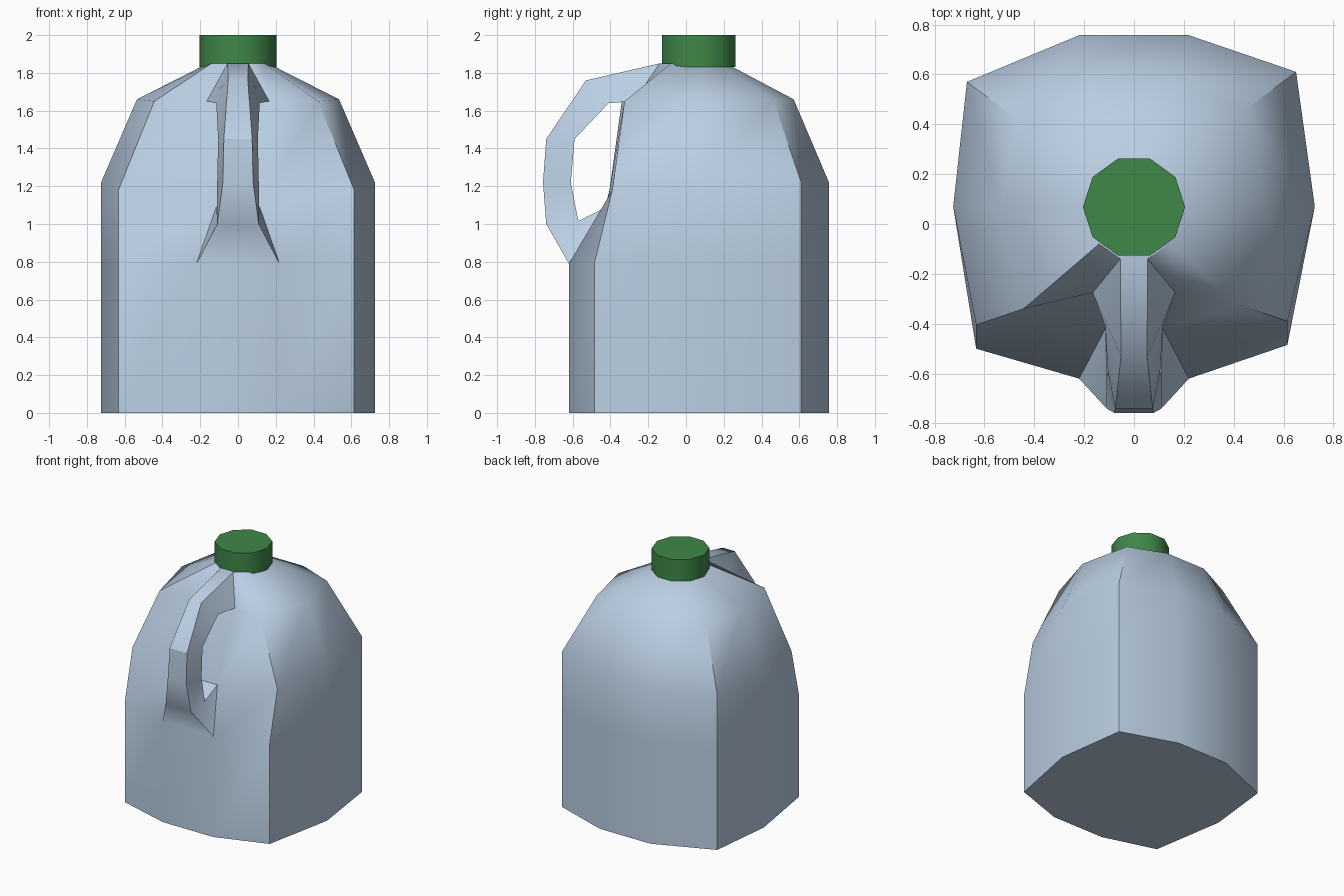
import bpy, bmesh, math
from mathutils import Vector

if "Cube" in bpy.data.objects:
    bpy.data.objects.remove(bpy.data.objects["Cube"])


def material(name, rgb):
    m = bpy.data.materials.new(name)
    m.diffuse_color = (*rgb, 1)
    m.use_nodes = True
    m.node_tree.nodes["Principled BSDF"].inputs["Base Color"].default_value = m.diffuse_color
    return m


def finish(bm, name, mat, angle):
    """Fix normals, smooth by angle and create the object."""
    bmesh.ops.recalc_face_normals(bm, faces=bm.faces[:])
    for f in bm.faces:
        f.smooth = True
    for e in bm.edges:
        if e.calc_face_angle(0) > math.radians(angle):
            e.smooth = False
    me = bpy.data.meshes.new(name)
    bm.to_mesh(me)
    bm.free()
    me.materials.append(mat)
    ob = bpy.data.objects.new(name, me)
    bpy.context.collection.objects.link(ob)
    return ob


plastic = material("pale blue plastic", (0.49, 0.62, 0.77))
green = material("green cap", (0.05, 0.245, 0.065))

# Vertical profiles on the right half, front to back, five points each
inner = [(.22, -.62, 0), (.22, -.62, .79), (.115, -.42, 1.09), (.165, -.275, 1.65), (.055, -.14, 1.85)]
corner = [(.615, -.485, 0), (.615, -.485, .79), (.615, -.39, 1.18), (.425, -.325, 1.65), (.14, -.08, 1.85)]
side = [(.725, .07, 0), (.725, .07, .79), (.725, .07, 1.22), (.535, .07, 1.66), (.19, .07, 1.835)]
back_corner = [(.65, .61, 0), (.65, .61, .79), (.65, .61, 1.22), (.45, .46, 1.66), (.15, .19, 1.835)]
back = [(.22, .757, 0), (.22, .757, .79), (.22, .757, 1.22), (.17, .57, 1.66), (.06, .24, 1.835)]
profiles = [inner, corner, side, back_corner, back]
# The left corners sit slightly off the mirror image
nudge = {1: (-.018, -.015), 3: (-.02, -.04)}

bm = bmesh.new()
right = [[bm.verts.new(p) for p in prof] for prof in profiles]
left = []
for i, prof in enumerate(profiles):
    dx, dy = nudge.get(i, (0, 0))
    left.append([bm.verts.new((-x + dx * (k < 4), y + dy * (k < 4), z))
                 for k, (x, y, z) in enumerate(prof)])
columns = right + left[::-1]

# Body walls, floor and neck closure
for a, b in zip(columns, columns[1:]):
    for k in range(4):
        bm.faces.new((a[k], b[k], b[k + 1], a[k + 1]))
bm.faces.new([c[0] for c in columns])
bm.faces.new([c[4] for c in columns])
# Front strip below the handle, and the wall behind the grip
R, L = right[0], left[0]
for k in (0, 2):
    bm.faces.new((L[k], R[k], R[k + 1], L[k + 1]))

# Handle: outer and inner paths that join the body profiles at both ends
outer = [(.11, -.74, 1.0), (.08, -.757, 1.22), (.075, -.74, 1.45), (.052, -.53, 1.76)]
grip = [(.11, -.57, 1.015), (.11, -.61, 1.22), (.105, -.59, 1.45), (.115, -.41, 1.64)]


def path(points, sx, start, end):
    return [start] + [bm.verts.new((sx * x, y, z)) for x, y, z in points] + [end]


o_r, o_l = path(outer, 1, R[1], R[4]), path(outer, -1, L[1], L[4])
n_r, n_l = path(grip, 1, R[2], R[3]), path(grip, -1, L[2], L[3])
for p, q in ((o_r, o_l), (n_r, n_l), (o_r, n_r), (o_l, n_l)):
    for k in range(5):
        bm.faces.new((p[k], p[k + 1], q[k + 1], q[k]))
# Crease across the handle
bm.edges.get((o_r[3], o_l[3])).smooth = False
finish(bm, "jug_body", plastic, 45)

# Ten-sided cap
bm = bmesh.new()
bmesh.ops.create_cone(bm, cap_ends=True, segments=10, radius1=.205, radius2=.205, depth=.17)
ring = max(bm.verts, key=lambda v: v.co.x)
turn = -math.atan2(ring.co.y, ring.co.x)
c, s = math.cos(turn), math.sin(turn)
for v in bm.verts:
    x, y, z = v.co
    v.co = Vector((c * x - s * y, s * x + c * y + .068, z + 1.915))
finish(bm, "cap", green, 45)
